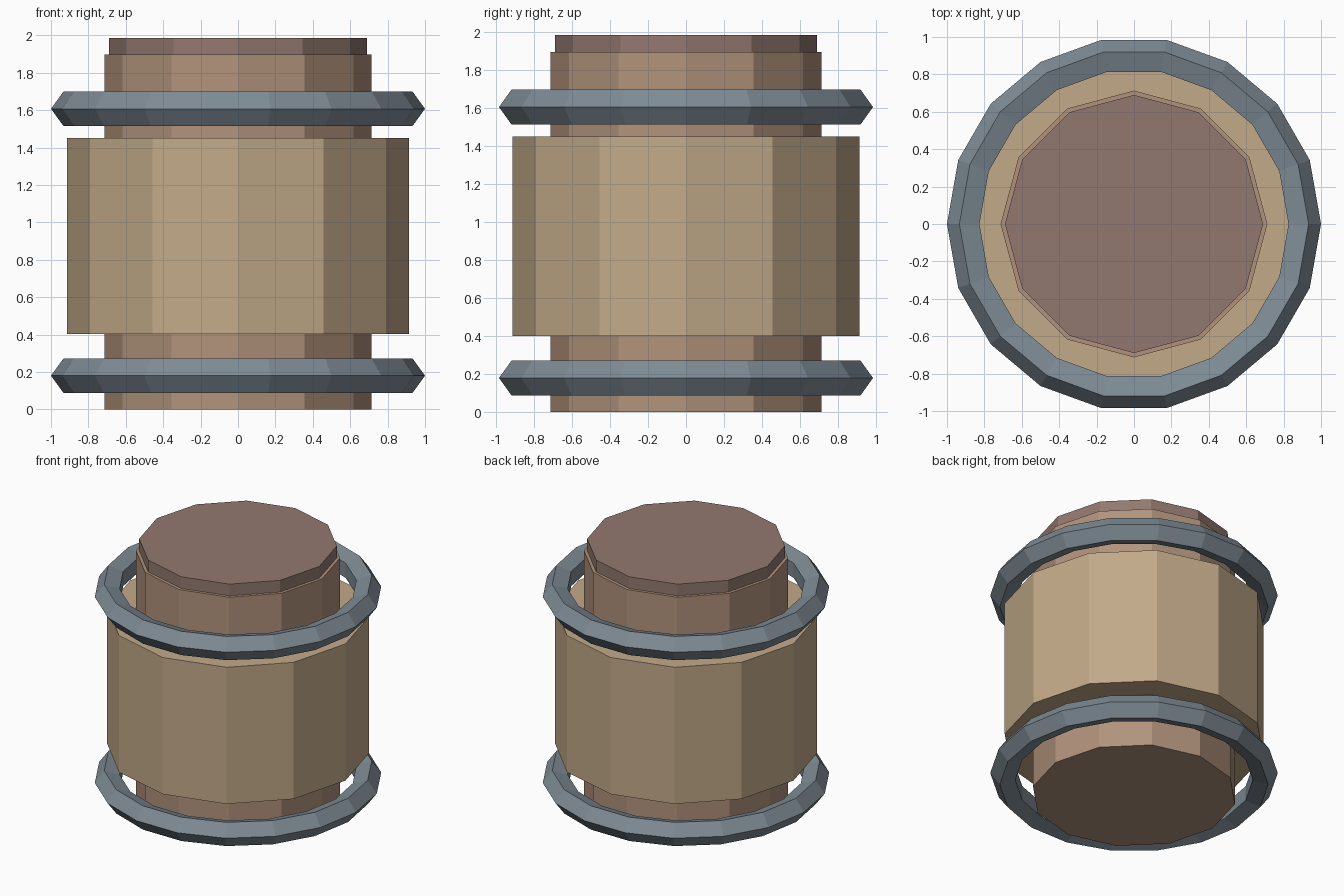
import bpy

if "Cube" in bpy.data.objects:
    bpy.data.objects.remove(bpy.data.objects["Cube"])


def material(name, rgb):
    m = bpy.data.materials.new(name)
    m.diffuse_color = (*rgb, 1)
    m.use_nodes = True
    m.node_tree.nodes["Principled BSDF"].inputs["Base Color"].default_value = m.diffuse_color
    return m


def drum(name, radius, z0, z1, mat):
    bpy.ops.mesh.primitive_cylinder_add(vertices=12, radius=radius, depth=z1 - z0,
                                        location=(0, 0, (z0 + z1) / 2))
    ob = bpy.context.object
    ob.name = name
    ob.data.materials.append(mat)


def ring(name, z, mat):
    bpy.ops.mesh.primitive_torus_add(major_segments=18, minor_segments=5,
                                     major_radius=0.904, minor_radius=0.096,
                                     location=(0, 0, z))
    ob = bpy.context.object
    ob.name = name
    ob.data.materials.append(mat)
    ob.data.shade_flat()


core_mat = material("core_brown", (0.44, 0.29, 0.20))
sleeve_mat = material("sleeve_tan", (0.54, 0.40, 0.25))
cap_mat = material("cap_brown", (0.29, 0.19, 0.16))
steel = material("ring_steel", (0.21, 0.26, 0.30))

# Central post, wide sleeve around it and lid on top
drum("core", 0.713, 0.0, 1.896, core_mat)
drum("sleeve", 0.913, 0.402, 1.451, sleeve_mat)
drum("cap", 0.69, 1.896, 1.986, cap_mat)

# Loose rings above and below the sleeve
ring("lower_ring", 0.18, steel)
ring("upper_ring", 1.607, steel)
